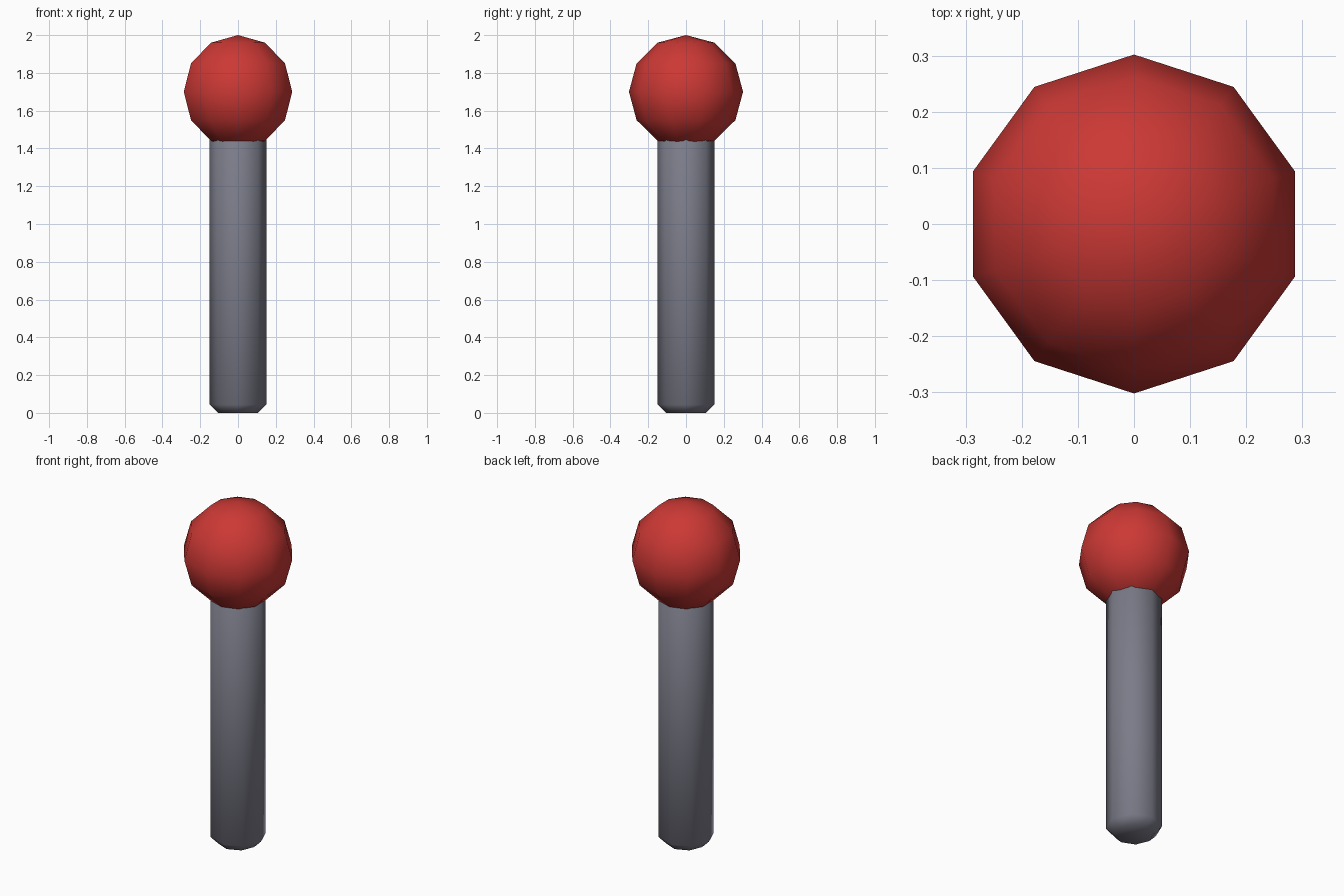
import bpy, bmesh
from math import sin, cos, pi

if "Cube" in bpy.data.objects:
    bpy.data.objects.remove(bpy.data.objects["Cube"])


def material(name, rgb):
    mat = bpy.data.materials.new(name)
    mat.diffuse_color = (*rgb, 1)
    mat.use_nodes = True
    mat.node_tree.nodes["Principled BSDF"].inputs["Base Color"].default_value = mat.diffuse_color
    return mat


def lathe(name, profile, sides, mat):
    """Turn a bottom-to-top (radius, z) profile round z; one vertex lies on +y."""
    bm = bmesh.new()
    rings = []
    for r, z in profile:
        if r == 0:
            rings.append([bm.verts.new((0, 0, z))] * sides)
        else:
            angles = [pi / 2 + 2 * pi * i / sides for i in range(sides)]
            rings.append([bm.verts.new((r * cos(a), r * sin(a), z)) for a in angles])
    for low, high in zip(rings, rings[1:]):
        for i in range(sides):
            j = (i + 1) % sides
            bm.faces.new(dict.fromkeys((low[i], low[j], high[j], high[i])))
    for ring in (rings[0], rings[-1]):
        if ring[0] is not ring[1]:
            bm.faces.new(ring)
    bmesh.ops.recalc_face_normals(bm, faces=bm.faces)
    for f in bm.faces:
        f.smooth = True
    mesh = bpy.data.meshes.new(name)
    bm.to_mesh(mesh)
    bm.free()
    mesh.materials.append(mat)
    obj = bpy.data.objects.new(name, mesh)
    bpy.context.collection.objects.link(obj)
    return obj


# Eight-sided shaft with chamfered ends, its top buried in the knob
lathe("shaft", [(0.106, 0), (0.15, 0.044), (0.15, 1.456), (0.106, 1.5)], 8,
      material("shaft_grey", (0.2, 0.2, 0.25)))

# Ten-sided ball knob with six bands
knob_profile = [(0, 1.4)]
knob_profile += [(0.302 * sin(k * pi / 6), 1.7 - 0.3 * cos(k * pi / 6)) for k in range(1, 6)]
knob_profile += [(0, 2.0)]
lathe("knob", knob_profile, 10, material("knob_red", (0.6, 0.04, 0.035)))
